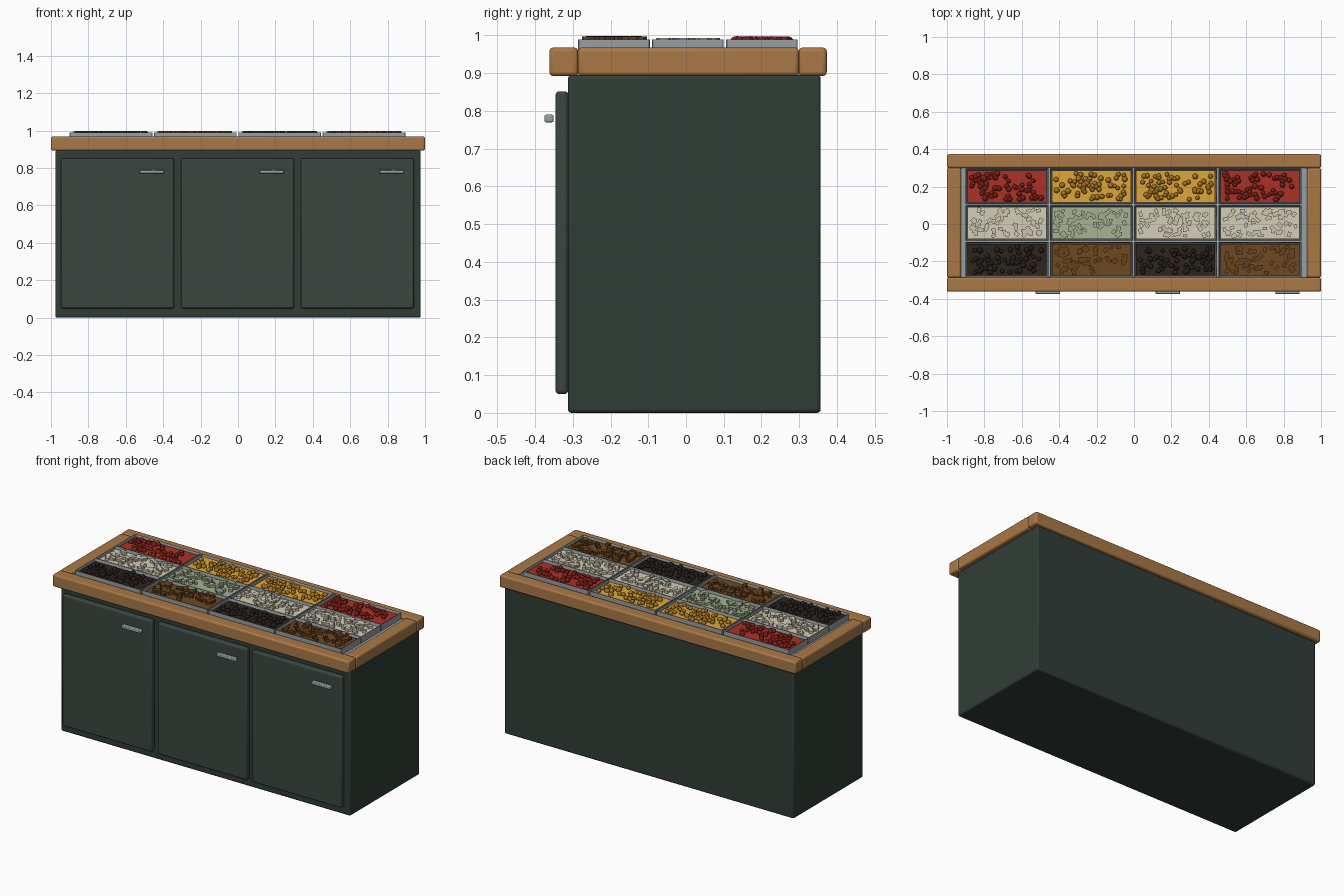
import bpy, bmesh, random
from math import pi
from mathutils import Matrix, Vector

if "Cube" in bpy.data.objects:
    bpy.data.objects.remove(bpy.data.objects["Cube"])

random.seed(7)


def mat(name, r, g, b):
    m = bpy.data.materials.new(name)
    m.diffuse_color = [(c / 255) ** 2.2 for c in (r, g, b)] + [1]
    m.use_nodes = True
    m.node_tree.nodes["Principled BSDF"].inputs["Base Color"].default_value = m.diffuse_color
    return m


GREEN = mat("cabinet_green", 52, 64, 58)
DOOR = mat("door_green", 61, 72, 66)
WOOD = mat("wood", 168, 120, 72)
STEEL = mat("steel", 150, 158, 162)


def finish(name, bm, materials, bevel=0.0, segments=3):
    me = bpy.data.meshes.new(name)
    bm.to_mesh(me)
    bm.free()
    ob = bpy.data.objects.new(name, me)
    bpy.context.collection.objects.link(ob)
    for m in materials:
        me.materials.append(m)
    if bevel:
        b = ob.modifiers.new("bevel", "BEVEL")
        b.width, b.segments = bevel, segments
    bpy.ops.object.select_all(action="DESELECT")
    ob.select_set(True)
    bpy.context.view_layer.objects.active = ob
    bpy.ops.object.shade_smooth_by_angle(angle=pi / 6)
    return ob


def box_into(bm, lo, hi):
    lo, hi = Vector(lo), Vector(hi)
    m = Matrix.Translation((lo + hi) / 2) @ Matrix.Diagonal((*(hi - lo), 1))
    return bmesh.ops.create_cube(bm, size=1, matrix=m)["verts"]


def box(name, lo, hi, material, bevel=0.0, segments=3):
    bm = bmesh.new()
    box_into(bm, lo, hi)
    return finish(name, bm, [material], bevel, segments)


# Cabinet body with three doors and bar handles
box("cabinet_body", (-0.977, -0.313, 0), (0.977, 0.357, 0.895), GREEN, 0.01)
for i, x in enumerate((-0.644, -0.002, 0.638)):
    box(f"door_{i}", (x - 0.302, -0.346, 0.05), (x + 0.302, -0.312, 0.852), DOOR, 0.01)
    box(f"door_handle_{i}", (x + 0.118, -0.375, 0.77), (x + 0.248, -0.351, 0.79), STEEL, 0.004, 2)

# Wooden worktop frame
Z0, Z1 = 0.893, 0.968
box("front_rail", (-1, -0.362, Z0), (1, -0.286, Z1), WOOD, 0.01)
box("back_rail", (-1, 0.299, Z0), (1, 0.373, Z1), WOOD, 0.01)
for side, x in (("left", -0.9625), ("right", 0.9625)):
    box(f"{side}_rail", (x - 0.0375, -0.286, Z0), (x + 0.0375, 0.299, Z1), WOOD, 0.01)

# Steel well under the pans
box("steel_well", (-0.926, -0.288, 0.88), (0.926, 0.301, 0.95), STEEL)


def pan(name, cx, cy):
    """Open tray: inset the top face and push it down."""
    bm = bmesh.new()
    box_into(bm, (cx - 0.221, cy - 0.095, 0.94), (cx + 0.221, cy + 0.095, 0.992))
    bm.normal_update()
    top = max(bm.faces, key=lambda f: f.calc_center_median().z)
    bmesh.ops.inset_region(bm, faces=[top], thickness=0.01)
    bmesh.ops.translate(bm, vec=(0, 0, -0.04), verts=top.verts)
    finish(name, bm, [STEEL], 0.002, 1)


def food(name, cx, cy, rgb, bits, round_bits, top):
    """Flat filling with loose pieces scattered on it."""
    bm = bmesh.new()
    box_into(bm, (cx - 0.211, cy - 0.085, 0.953), (cx + 0.211, cy + 0.085, 0.979))
    finish(name + "_filling", bm, [mat(name + "_filling", *rgb)])
    bm = bmesh.new()
    for _ in range(60):
        x, y = cx + random.uniform(-0.19, 0.19), cy + random.uniform(-0.07, 0.07)
        if round_bits:
            r = random.uniform(0.011, 0.016)
            bmesh.ops.create_icosphere(bm, subdivisions=2, radius=r,
                                       matrix=Matrix.Translation((x, y, top - r)))
        else:
            s = random.uniform(0.8, 1.15)
            m = (Matrix.Translation((x, y, top - 0.008))
                 @ Matrix.Rotation(random.uniform(0, pi), 4, "Z")
                 @ Matrix.Diagonal((0.027 * s, 0.019 * s, 0.016, 1)))
            bmesh.ops.create_cube(bm, size=1, matrix=m)
    finish(name + "_pieces", bm, [mat(name + "_pieces", *bits)])


# Fillings: base colour, piece colour, round pieces, piece top height
FOODS = {
    "tomato": ((170, 52, 44), (125, 35, 28), True, 0.998),
    "corn": ((222, 166, 60), (165, 115, 40), True, 0.998),
    "onion": ((212, 204, 182), (206, 197, 174), False, 0.994),
    "cucumber": ((166, 178, 146), (160, 172, 140), False, 0.994),
    "olive": ((50, 42, 34), (42, 36, 32), True, 0.999),
    "mushroom": ((110, 74, 38), (104, 68, 34), False, 0.997),
}
ROWS = (
    (-0.191, ("olive", "mushroom", "olive", "mushroom")),
    (0.005, ("onion", "cucumber", "onion", "onion")),
    (0.201, ("tomato", "corn", "corn", "tomato")),
)
for r, (cy, kinds) in enumerate(ROWS):
    for c, kind in enumerate(kinds):
        cx = -0.679 + 0.451 * c
        pan(f"pan_{r}_{c}", cx, cy)
        food(f"{kind}_{r}_{c}", cx, cy, *FOODS[kind])
